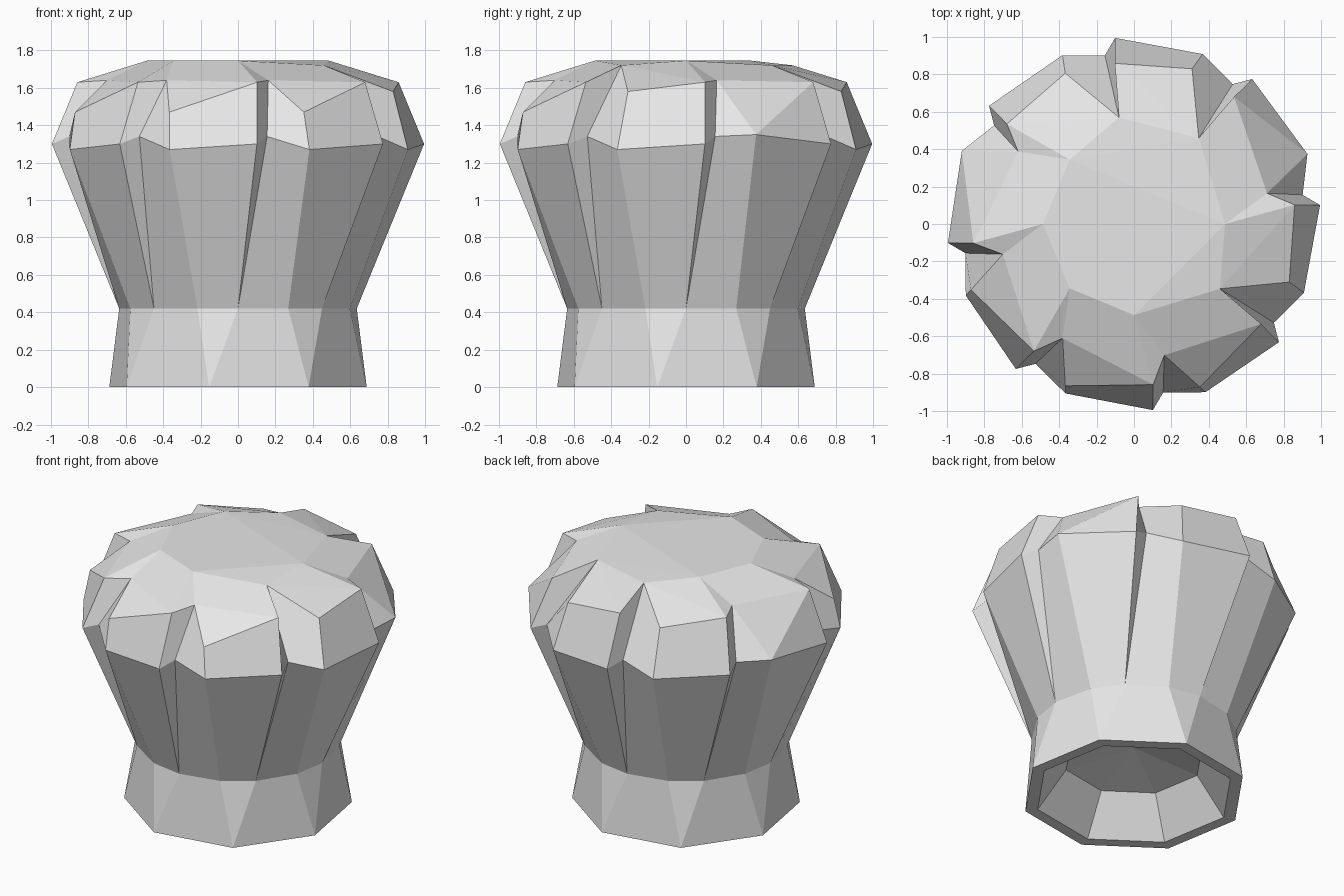
import bpy, bmesh
from math import cos, sin, radians

old = bpy.data.objects.get("Cube")
if old:
    bpy.data.objects.remove(old)

LOBES = 8
STEP = 360 / LOBES

# Upper pleat and shoulder points per lobe style, as (angle, radius, height)
STYLES = {
    "round": dict(crease=(13, 0.72, 1.64), mid=(23, 0.977, 1.27), shoulder=(22, 0.94, 1.47)),
    "flat": dict(crease=(13, 0.73, 1.64), mid=(22, 1.0, 1.35), shoulder=None),
    "deep": dict(crease=(8, 0.575, 1.72), mid=(23, 0.98, 1.27), shoulder=(24.5, 0.886, 1.58)),
}
ORDER = ["flat", "deep", "deep", "flat", "round", "round", "round", "deep"]

bm = bmesh.new()


def point(k, angle, radius, height):
    a = radians(STEP * k + angle)
    return bm.verts.new((radius * cos(a), radius * sin(a), height))


def ring(angle, radius, height):
    return [point(k, angle, radius, height) for k in range(LOBES)]


def face(*verts):
    unique = list(dict.fromkeys(verts))
    if len(unique) > 2:
        bm.faces.new(unique)


# Rings shared by every lobe
rim_in = ring(-12.6, 0.625, 0)
rim_out = ring(-12.6, 0.705, 0)
cavity = ring(-12.6, 0.44, 0.25)
waist = ring(0, 0.635, 0.42)
waist_mid = ring(25, 0.635, 0.42)
tip = ring(5.8, 1.0, 1.30)
fold = ring(9.8, 0.915, 1.34)
tip_top = ring(6.8, 0.865, 1.63)
apex = bm.verts.new((0, 0, 0.33))

# Rings that vary from lobe to lobe
crease, mid, shoulder, crown = [], [], [], []
for k, name in enumerate(ORDER):
    style = STYLES[name]
    crease.append(point(k, *style["crease"]))
    mid.append(point(k, *style["mid"]))
    shoulder.append(point(k, *style["shoulder"]) if style["shoulder"] else mid[k])
    crown.append(crease[k] if name == "deep" else point(k, 0, 0.487, 1.745))

for k in range(LOBES):
    n = (k + 1) % LOBES
    # Hollow underside
    face(apex, cavity[n], cavity[k])
    face(cavity[k], cavity[n], rim_in[n], rim_in[k])
    face(rim_in[k], rim_in[n], rim_out[n], rim_out[k])
    # Head band
    face(rim_out[k], rim_out[n], waist_mid[k], waist[k])
    face(rim_out[n], waist[n], waist_mid[k])
    # Flared pleats
    face(waist[k], fold[k], tip[k])
    face(waist[k], waist_mid[k], mid[k], fold[k])
    face(waist_mid[k], waist[n], tip[n], mid[k])
    # Puffed shoulder and the step between two lobes
    face(tip[k], fold[k], crease[k], tip_top[k])
    face(fold[k], mid[k], shoulder[k], crease[k])
    face(mid[k], tip[n], tip_top[n], shoulder[k])
    # Slopes up to the crown
    face(shoulder[k], tip_top[n], crease[k])
    face(crease[k], tip_top[n], crown[n], crown[k])
    face(tip_top[k], crease[k], crown[k])
# Crown
face(*crown)

bmesh.ops.triangulate(bm, faces=[f for f in bm.faces if len(f.verts) > 4])
bmesh.ops.recalc_face_normals(bm, faces=bm.faces)
mesh = bpy.data.meshes.new("pleated_hat")
bm.to_mesh(mesh)
bm.free()

# Cloth colour
cloth = bpy.data.materials.new("white_cloth")
cloth.use_nodes = True
colour = (0.8, 0.8, 0.8, 1)
cloth.diffuse_color = colour
cloth.node_tree.nodes["Principled BSDF"].inputs["Base Color"].default_value = colour
mesh.materials.append(cloth)

hat = bpy.data.objects.new("pleated_hat", mesh)
bpy.context.collection.objects.link(hat)
